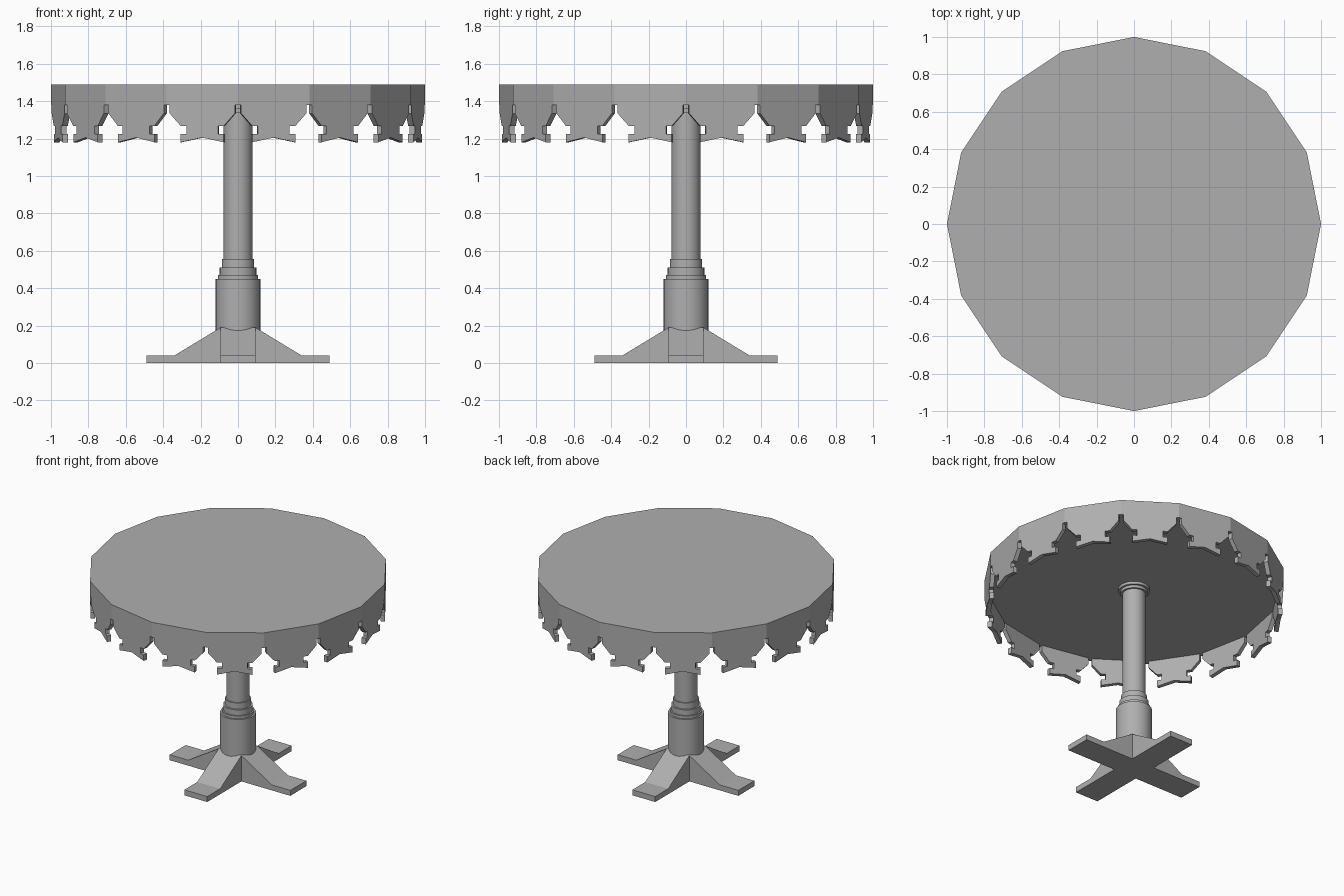
import bpy, bmesh, math
from mathutils import Matrix, Vector

cube = bpy.data.objects.get("Cube")
if cube:
    bpy.data.objects.remove(cube, do_unlink=True)

grey = bpy.data.materials.new("plain grey")
grey.use_nodes = True
colour = (0.43, 0.43, 0.43, 1)
grey.diffuse_color = colour
grey.node_tree.nodes["Principled BSDF"].inputs["Base Color"].default_value = colour


def make_object(name, bm, smooth=False):
    bmesh.ops.recalc_face_normals(bm, faces=bm.faces)
    mesh = bpy.data.meshes.new(name)
    bm.to_mesh(mesh)
    bm.free()
    mesh.materials.append(grey)
    obj = bpy.data.objects.new(name, mesh)
    bpy.context.collection.objects.link(obj)
    if smooth:
        bpy.ops.object.select_all(action="DESELECT")
        obj.select_set(True)
        bpy.context.view_layer.objects.active = obj
        bpy.ops.object.shade_smooth_by_angle(angle=math.radians(35))
    return obj


def add_prism(bm, outline, near, far, matrix):
    """Extrude an outline in the local xz plane from y=near to y=far."""
    verts = [bm.verts.new(matrix @ Vector((x, near, z))) for x, z in outline]
    face = bm.faces.new(verts)
    result = bmesh.ops.extrude_face_region(bm, geom=[face], use_keep_orig=True)
    moved = [v for v in result["geom"] if isinstance(v, bmesh.types.BMVert)]
    shift = matrix.to_3x3() @ Vector((0, far - near, 0))
    bmesh.ops.translate(bm, verts=moved, vec=shift)


def turn(angle):
    return Matrix.Rotation(angle, 4, "Z")


def lathe(name, profile, segments=32):
    bm = bmesh.new()
    verts = [bm.verts.new((r, 0, z)) for r, z in profile]
    edges = [bm.edges.new(pair) for pair in zip(verts, verts[1:])]
    bmesh.ops.spin(bm, geom=verts + edges, cent=(0, 0, 0), axis=(0, 0, 1),
                   angle=math.tau, steps=segments)
    bmesh.ops.remove_doubles(bm, verts=bm.verts, dist=0.0005)
    return make_object(name, bm, smooth=True)


# Sixteen-sided table top
SIDES = 16
TOP, UNDERSIDE = 1.49, 1.38
bm = bmesh.new()
bmesh.ops.create_cone(bm, cap_ends=True, segments=SIDES, radius1=1, radius2=1,
                      depth=TOP - UNDERSIDE,
                      matrix=Matrix.Translation((0, 0, (TOP + UNDERSIDE) / 2)))
make_object("table_top", bm)

# Hanging skirt panels, one under each side of the top
half = [(0.178, UNDERSIDE), (0.178, 1.335), (0.118, 1.268), (0.086, 1.268),
        (0.086, 1.225), (0.117, 1.225), (0.117, 1.18)]
panel = half + [(0, 1.205)] + [(-x, z) for x, z in reversed(half)]
apothem = math.cos(math.pi / SIDES)
bm = bmesh.new()
for i in range(SIDES):
    add_prism(bm, panel, apothem - 0.03, apothem, turn((i + 0.5) * math.tau / SIDES))
make_object("skirt_panels", bm)

# Turned column with stepped rings and a collar under the top
lathe("column", [
    (0, 0.02), (0.12, 0.02), (0.12, 0.45), (0.108, 0.45), (0.108, 0.47),
    (0.098, 0.47), (0.098, 0.51), (0.086, 0.51), (0.086, 0.555),
    (0.077, 0.555), (0.077, 1.34), (0.09, 1.34), (0.09, 1.36),
    (0.105, 1.36), (0.105, UNDERSIDE), (0, UNDERSIDE)])

# Four sloping feet in a cross
foot = [(0, 0), (0.49, 0), (0.49, 0.04), (0.34, 0.04), (0.093, 0.19), (0, 0.19)]
bm = bmesh.new()
for i in range(4):
    add_prism(bm, foot, -0.093, 0.093, turn(i * math.pi / 2))
make_object("feet", bm)
